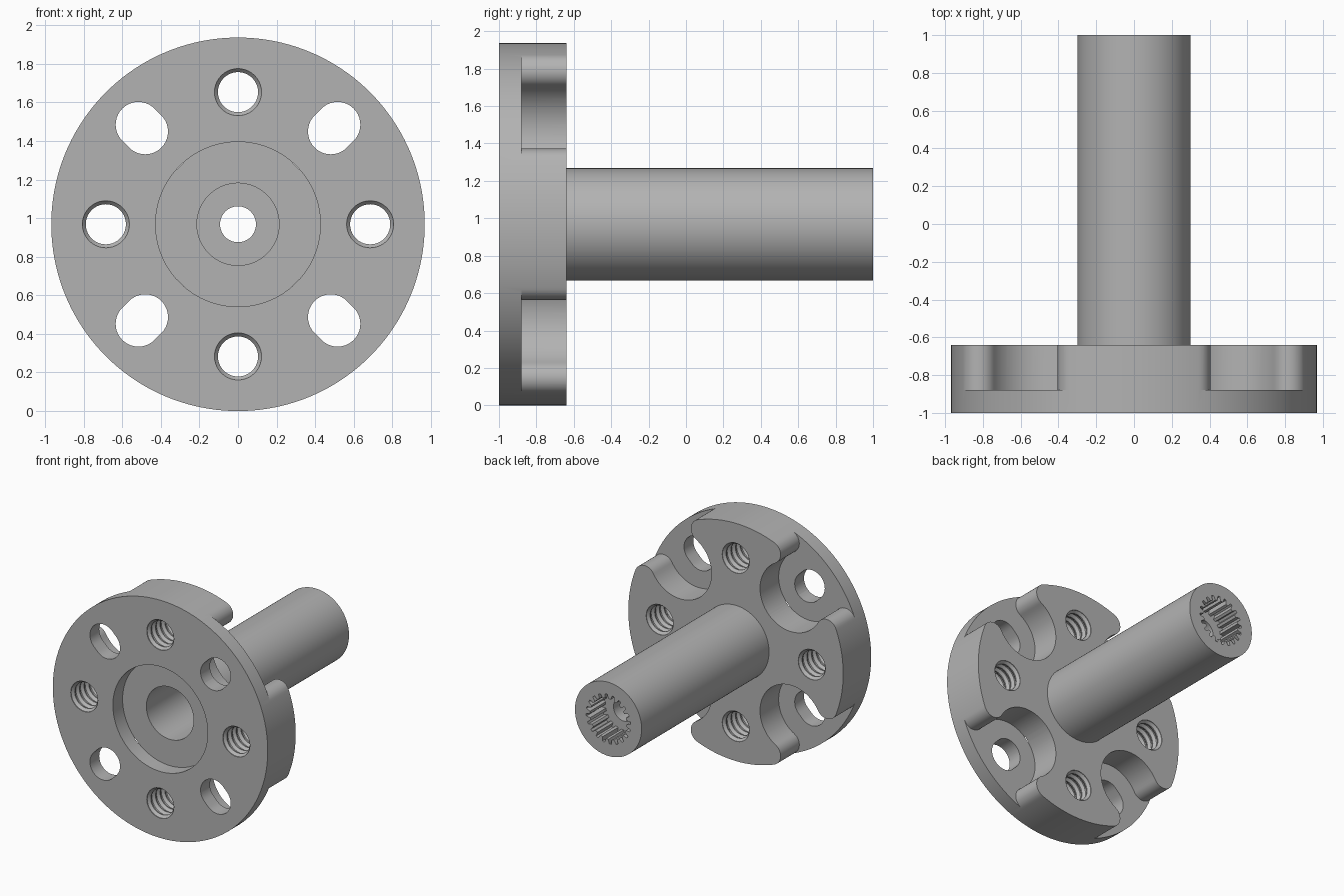
import bpy, bmesh, math
from mathutils import Vector
from math import sin, cos, pi, atan2, acos, sqrt

RIM = 0.968                      # flange radius, also height of the axis
FRONT, FLOOR, FACE, END = -1.0, -0.88, -0.64, 1.0

cube = bpy.data.objects.get("Cube")
if cube:
    bpy.data.objects.remove(cube, do_unlink=True)

steel = bpy.data.materials.new("machined_steel_grey")
steel.use_nodes = True
GREY = (0.45, 0.45, 0.45, 1)
steel.diffuse_color = GREY
steel.node_tree.nodes["Principled BSDF"].inputs["Base Color"].default_value = GREY


def finish(name, bm):
    bmesh.ops.recalc_face_normals(bm, faces=bm.faces)
    mesh = bpy.data.meshes.new(name)
    bm.to_mesh(mesh)
    bm.free()
    mesh.materials.append(steel)
    ob = bpy.data.objects.new(name, mesh)
    bpy.context.collection.objects.link(ob)
    return ob


def lathe(name, profile, segs, cx=0, cz=0, hollow=False):
    """Turn (radius, y) points about an axis along y."""
    bm = bmesh.new()
    rings = [[bm.verts.new((cx + r * cos(2 * pi * i / segs), y,
                            RIM + cz + r * sin(2 * pi * i / segs)))
              for i in range(segs)] for r, y in profile]
    pairs = list(zip(rings, rings[1:]))
    if hollow:
        pairs.append((rings[-1], rings[0]))
    else:
        bm.faces.new(rings[0])
        bm.faces.new(rings[-1])
    for a, b in pairs:
        for i in range(segs):
            j = (i + 1) % segs
            bm.faces.new((a[i], a[j], b[j], b[i]))
    return finish(name, bm)


def prism(name, outline, y0, y1, turn=0):
    """Extrude an (x, z) outline along y, turned about the main axis."""
    bm = bmesh.new()
    c, s = cos(turn), sin(turn)
    face = bm.faces.new([bm.verts.new((u * c - t * s, y0, RIM + u * s + t * c))
                         for u, t in outline])
    new = bmesh.ops.extrude_face_region(bm, geom=[face])["geom"]
    bmesh.ops.translate(bm, vec=Vector((0, y1 - y0, 0)),
                        verts=[v for v in new if isinstance(v, bmesh.types.BMVert)])
    return finish(name, bm)


def arc(cx, cy, r, a0, a1, n):
    return [(cx + r * cos(a0 + (a1 - a0) * i / n),
             cy + r * sin(a0 + (a1 - a0) * i / n)) for i in range(n + 1)]


def cut(target, tool):
    tool.hide_render = True
    mod = target.modifiers.new("cut", 'BOOLEAN')
    mod.operation = 'DIFFERENCE'
    mod.solver = 'EXACT'
    mod.object = tool
    bpy.context.view_layer.objects.active = target
    bpy.ops.object.modifier_apply(modifier=mod.name)
    bpy.data.objects.remove(tool, do_unlink=True)


# Flange, shaft, front counterbore and stepped bore in one turned body
hub = lathe("flanged_hub", [
    (0.427, FRONT), (RIM, FRONT), (RIM, FACE), (0.30, FACE), (0.30, END),
    (0.093, END), (0.093, 0.5), (0.213, 0.5), (0.213, -0.875), (0.427, -0.875)],
    160, hollow=True)

# Pocket outline: round inner end flowing into rounded lobe tips
HOLE_R, POCKET, TIP = 0.705, 0.28, 0.09
tip_r = RIM - TIP
phi = acos((tip_r**2 + HOLE_R**2 - (POCKET + TIP)**2) / (2 * tip_r * HOLE_R))
tx, ty = tip_r * cos(phi), tip_r * sin(phi)
join = atan2(ty, tx - HOLE_R)
half = [(1.15 * cos(phi), 1.15 * sin(phi))]
half += arc(tx, ty, TIP, phi, join - pi, 14)
half += arc(HOLE_R, 0, POCKET, join, pi, 24)[1:]
pocket = half + [(u, -t) for u, t in reversed(half[:-1])]

# Slightly elongated clearance hole
slot = (arc(HOLE_R + 0.025, 0, 0.118, -pi / 2, pi / 2, 20)
        + arc(HOLE_R - 0.025, 0, 0.118, pi / 2, 3 * pi / 2, 20))

# Ridged profile of a threaded hole
PITCH = 0.06
thread = [(0.122, FRONT - 0.03)]
for k in range(7):
    y = FRONT + k * PITCH
    thread += [(0.122, y + 0.006), (0.104, y + 0.026),
               (0.104, y + 0.036), (0.122, y + 0.056)]
thread = [p for p in thread if p[1] < FACE + 0.02] + [(0.122, FACE + 0.03)]

for k in range(4):
    diagonal = pi / 4 + k * pi / 2
    cut(hub, prism("pocket_cutter", pocket, FLOOR, FACE + 0.1, diagonal))
    cut(hub, prism("slot_cutter", slot, FRONT - 0.1, FLOOR + 0.1, diagonal))
    a = k * pi / 2
    cut(hub, lathe("thread_cutter", thread, 40, 0.685 * cos(a), 0.685 * sin(a)))

# Splined socket in the shaft end
TEETH = 20
spline = []
for k in range(TEETH):
    for r, f in ((0.165, 0.0), (0.165, 0.4), (0.2, 0.55), (0.2, 0.85)):
        a = 2 * pi * (k + f) / TEETH
        spline.append((r * cos(a), r * sin(a)))
cut(hub, prism("spline_cutter", spline, END - 0.2, END + 0.1))

# Smooth curves, sharp machined edges
bpy.ops.object.select_all(action='DESELECT')
hub.select_set(True)
bpy.context.view_layer.objects.active = hub
bpy.ops.object.shade_smooth_by_angle(angle=math.radians(30))
